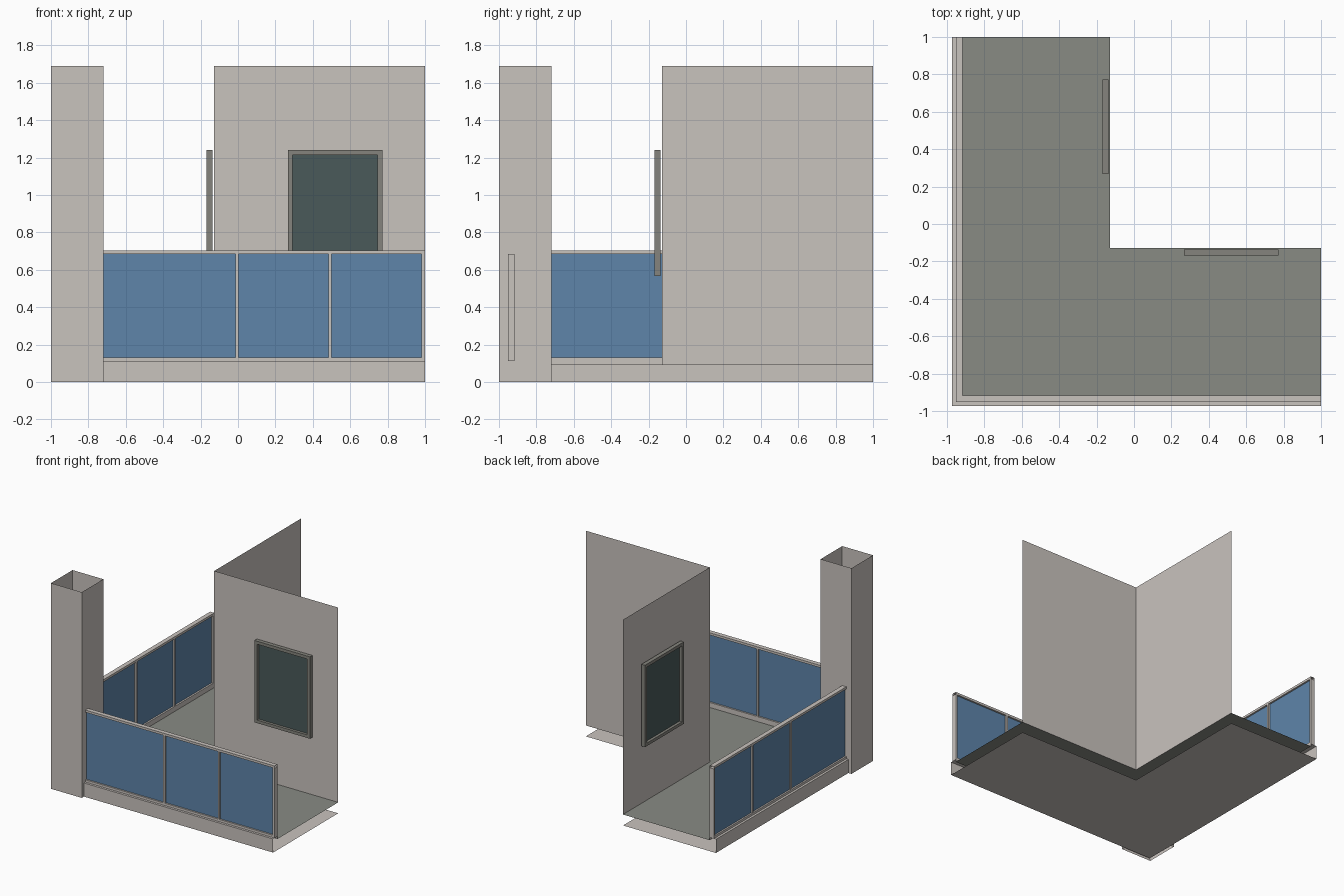
import bpy, bmesh

cube = bpy.data.objects.get("Cube")
if cube:
    bpy.data.objects.remove(cube, do_unlink=True)


def linear(c):
    c /= 255
    return c / 12.92 if c <= 0.04045 else ((c + 0.055) / 1.055) ** 2.4


def material(name, r, g, b):
    m = bpy.data.materials.new(name)
    color = (linear(r), linear(g), linear(b), 1)
    m.diffuse_color = color
    m.use_nodes = True
    m.node_tree.nodes["Principled BSDF"].inputs["Base Color"].default_value = color
    return m


plaster = material("warm_plaster", 201, 195, 190)
tile = material("grey_tile", 136, 139, 132)
frame_grey = material("frame_grey", 133, 132, 125)
blue_glass = material("blue_glass", 94, 133, 170)
dark_glass = material("dark_glass", 74, 90, 90)


def add(name, verts, faces, mat, recalc=False):
    mesh = bpy.data.meshes.new(name)
    mesh.from_pydata(verts, [], faces)
    if recalc:
        bm = bmesh.new()
        bm.from_mesh(mesh)
        bmesh.ops.recalc_face_normals(bm, faces=bm.faces)
        bm.to_mesh(mesh)
        bm.free()
    mesh.materials.append(mat)
    obj = bpy.data.objects.new(name, mesh)
    bpy.context.collection.objects.link(obj)
    return obj


def box(name, lo, hi, mat, swap=False):
    """Box between two corners; swap mirrors it across the corner diagonal."""
    verts = [(x, y, z) for x in (lo[0], hi[0]) for y in (lo[1], hi[1]) for z in (lo[2], hi[2])]
    if swap:
        verts = [(y, x, z) for x, y, z in verts]
    faces = [(0, 1, 3, 2), (4, 6, 7, 5), (0, 4, 5, 1), (2, 3, 7, 6), (0, 2, 6, 4), (1, 5, 7, 3)]
    return add(name, verts, faces, mat, True)


def sweep(name, profile, mat, closed=True, end=1.0):
    """Run a (distance, height) profile round the mitred corner, ends open."""
    verts = []
    for d, z in profile:
        verts += [(end, -d, z), (-d, -d, z), (-d, end, z)]
    n = len(profile)
    faces = []
    for i in range(n if closed else n - 1):
        a, b = 3 * i, 3 * ((i + 1) % n)
        faces += [(a, a + 1, b + 1, b), (a + 1, a + 2, b + 2, b + 1)]
    return add(name, verts, faces, mat, True)


def rect(d0, d1, z0, z1):
    return [(d0, z0), (d1, z0), (d1, z1), (d0, z1)]


def l_plate(name, d, z, mat, up):
    outline = [(-d, -d), (1, -d), (1, WALL), (WALL, WALL), (WALL, 1), (-d, 1)]
    order = (0, 1, 2, 3, 4, 5) if up else (5, 4, 3, 2, 1, 0)
    add(name, [(x, y, z) for x, y in outline], [order], mat)


WALL, FLOOR, TOP = -0.127, 0.09, 1.69
CURB, OUT, IN = 0.972, 0.953, 0.916

# Floor slab with open ends
l_plate("floor", IN, FLOOR, tile, True)
l_plate("slab_underside", CURB, 0, plaster, False)
sweep("curb", [(CURB, 0), (CURB, 0.112), (IN, 0.112), (IN, FLOOR)], plaster, closed=False)

# Two thin walls meeting at the inner corner
path = [(1, WALL), (WALL, WALL), (WALL, 1)]
add("house_walls", [(x, y, z) for z in (FLOOR, TOP) for x, y in path],
    [(1, 0, 3, 4), (2, 1, 4, 5)], plaster)

# Hollow corner pillar
ring = [(-1, -1), (-0.72, -1), (-0.72, -0.72), (-1, -0.72)]
add("corner_pillar", [(x, y, z) for z in (0, TOP) for x, y in ring],
    [(i, (i + 1) % 4, (i + 1) % 4 + 4, i + 4) for i in range(4)], plaster)

# Railing bars and glass
sweep("top_rail", rect(IN, OUT, 0.685, 0.704), plaster)
sweep("bottom_rail", rect(IN, OUT, 0.112, 0.131), plaster)
sweep("railing_glass", rect(0.93, 0.94, 0.131, 0.685), blue_glass, end=0.985)

for swap, side in ((False, "front"), (True, "side")):
    # Railing posts
    for i, (x0, x1) in enumerate(((-0.014, 0.002), (0.484, 0.5), (0.982, 1))):
        box(f"{side}_post_{i + 1}", (x0, -OUT, 0.112), (x1, -IN, 0.685), plaster, swap)

    # Window frame and recessed pane
    x0, x1, z0, z1, w = 0.267, 0.772, 0.567, 1.24, 0.025
    y0, y1 = -0.168, -0.136
    bars = {
        "sill": (x0, x1, z0, z0 + w),
        "head": (x0, x1, z1 - w, z1),
        "left_jamb": (x1 - w, x1, z0 + w, z1 - w),
        "right_jamb": (x0, x0 + w, z0 + w, z1 - w),
    }
    for part, (a, b, c, d) in bars.items():
        box(f"{side}_window_{part}", (a, y0, c), (b, y1, d), frame_grey, swap)
    box(f"{side}_window_pane", (x0 + w, -0.146, z0 + w), (x1 - w, y1, z1 - w), dark_glass, swap)
